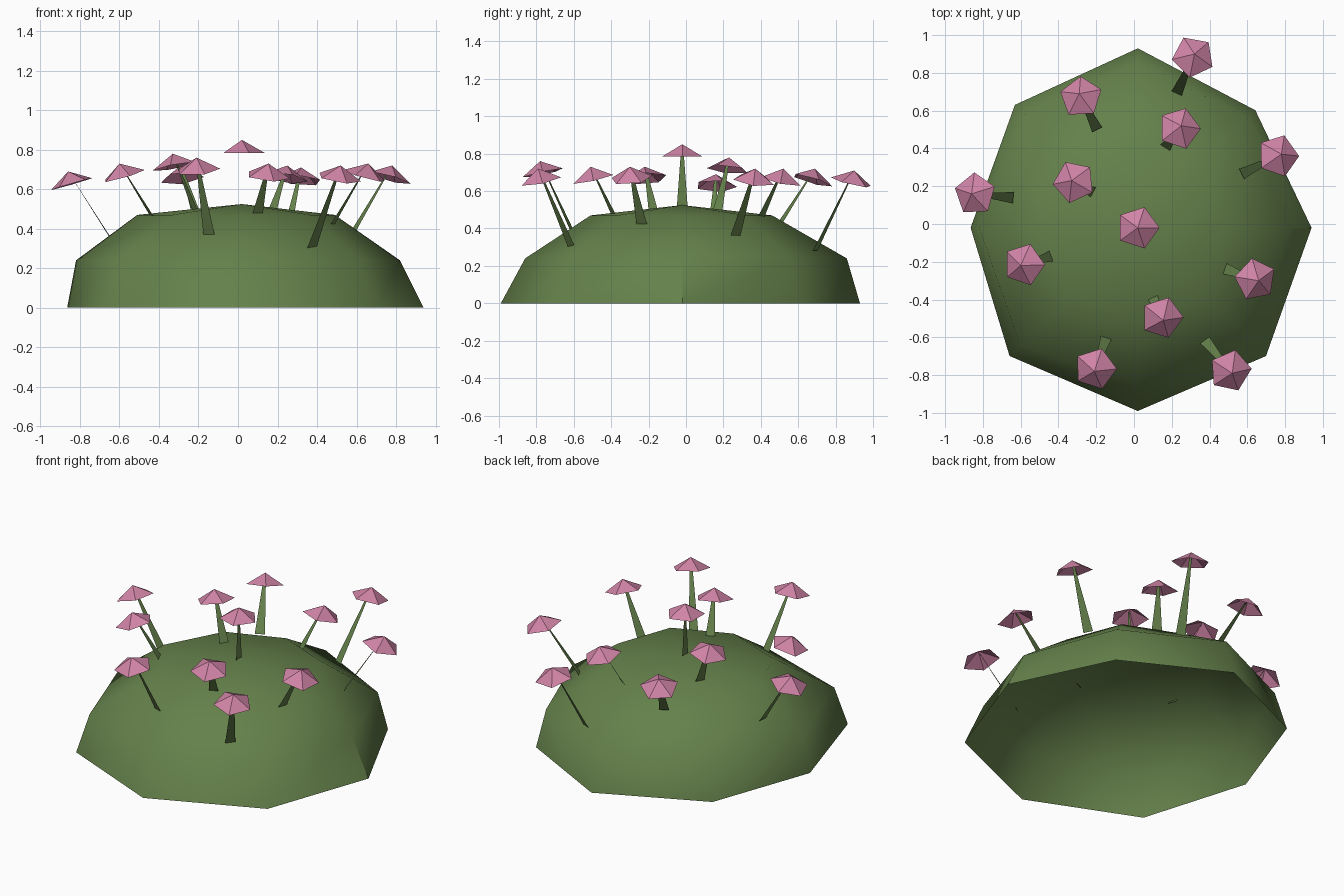
import bpy
import bmesh
from math import cos, sin, radians
from mathutils import Vector

if "Cube" in bpy.data.objects:
    bpy.data.objects.remove(bpy.data.objects["Cube"])


def material(name, colour):
    mat = bpy.data.materials.new(name)
    mat.use_nodes = True
    mat.diffuse_color = (*colour, 1)
    bsdf = mat.node_tree.nodes["Principled BSDF"]
    bsdf.inputs["Base Color"].default_value = (*colour, 1)
    bsdf.inputs["Roughness"].default_value = 0.9
    return mat


GREEN = material("leaf green", (0.13, 0.22, 0.07))
PINK = material("petal pink", (0.63, 0.23, 0.38))


def finish(name, bm, mat):
    mesh = bpy.data.meshes.new(name)
    bm.to_mesh(mesh)
    bm.free()
    mesh.materials.append(mat)
    obj = bpy.data.objects.new(name, mesh)
    bpy.context.collection.objects.link(obj)
    return obj


CENTRE = Vector((0.02, -0.02, 0))


def make_mound():
    # Open eight-sided dome: three uneven rings and a top point
    rings = [
        (0.0, (0.92, 0.88, 0.95, 0.92, 0.885, 0.96, 0.97, 0.96)),
        (0.24, (0.80, 0.82, 0.88, 0.85, 0.84, 0.88, 0.84, 0.85)),
        (0.47, (0.47, 0.48, 0.48, 0.49, 0.53, 0.50, 0.49, 0.49)),
    ]
    bm = bmesh.new()
    loops = []
    for z, radii in rings:
        loops.append([
            bm.verts.new(CENTRE + Vector((r * cos(radians(45 * i)), r * sin(radians(45 * i)), z)))
            for i, r in enumerate(radii)])
    top = bm.verts.new(CENTRE + Vector((0, 0, 0.525)))
    for i in range(8):
        j = (i + 1) % 8
        for low, high in zip(loops, loops[1:]):
            bm.faces.new((low[i], low[j], high[j], high[i]))
        bm.faces.new((loops[-1][i], loops[-1][j], top))
    for face in bm.faces:
        face.smooth = True
    # Hard seam up the lowest band
    bm.edges.get((loops[0][0], loops[1][0])).smooth = False
    return finish("mound", bm, GREEN)


def make_flower(number, base, tip, turn):
    base, tip = Vector(base), Vector(tip)
    lean = (tip - base).normalized()
    flat = Vector((lean.x, lean.y, 0))
    side = Vector((0, 1, 0)) if flat.length < 0.05 else Vector((-flat.y, flat.x, 0)).normalized()

    # Flat tapering stem, rooted just under the mound
    bm = bmesh.new()
    root, end = base - lean * 0.02, tip - lean * 0.02
    corners = (root - side * 0.03, root + side * 0.03, end + side * 0.006, end - side * 0.006)
    bm.faces.new([bm.verts.new(c) for c in corners])
    finish(f"stem_{number}", bm, GREEN)

    # Five-sided open bloom, tilted half as far as the stem
    up = (lean + Vector((0, 0, 1))).normalized()
    spin = Vector((0, 0, 1)).rotation_difference(up)
    bm = bmesh.new()
    peak = bm.verts.new(tip)
    rim = []
    for i in range(5):
        a = radians(turn + 72 * i)
        rim.append(bm.verts.new(tip + spin @ Vector((0.115 * cos(a), 0.115 * sin(a), -0.066))))
    for i in range(5):
        bm.faces.new((rim[i], rim[(i + 1) % 5], peak))
    finish(f"bloom_{number}", bm, PINK)


make_mound()

# Stem foot, bloom tip, bloom turn
flowers = [
    ((0.02, -0.02, 0.52), (0.02, -0.02, 0.85), 0),
    ((0.23, 0.70, 0.30), (0.32, 0.90, 0.71), 44),
    ((-0.20, 0.51, 0.44), (-0.29, 0.69, 0.72), 20),
    ((0.17, 0.41, 0.48), (0.25, 0.52, 0.72), 0),
    ((0.58, 0.27, 0.38), (0.78, 0.37, 0.72), 0),
    ((-0.65, 0.14, 0.36), (-0.86, 0.16, 0.69), 20),
    ((-0.22, 0.17, 0.50), (-0.33, 0.23, 0.78), 42),
    ((-0.44, -0.17, 0.47), (-0.60, -0.22, 0.73), 0),
    ((0.49, -0.24, 0.44), (0.66, -0.30, 0.73), 28),
    ((0.10, -0.39, 0.48), (0.155, -0.51, 0.73), 0),
    ((-0.15, -0.61, 0.39), (-0.21, -0.78, 0.76), 0),
    ((0.38, -0.62, 0.32), (0.52, -0.79, 0.72), 5),
]
for n, (foot, tip, turn) in enumerate(flowers, 1):
    make_flower(n, foot, tip, turn)
